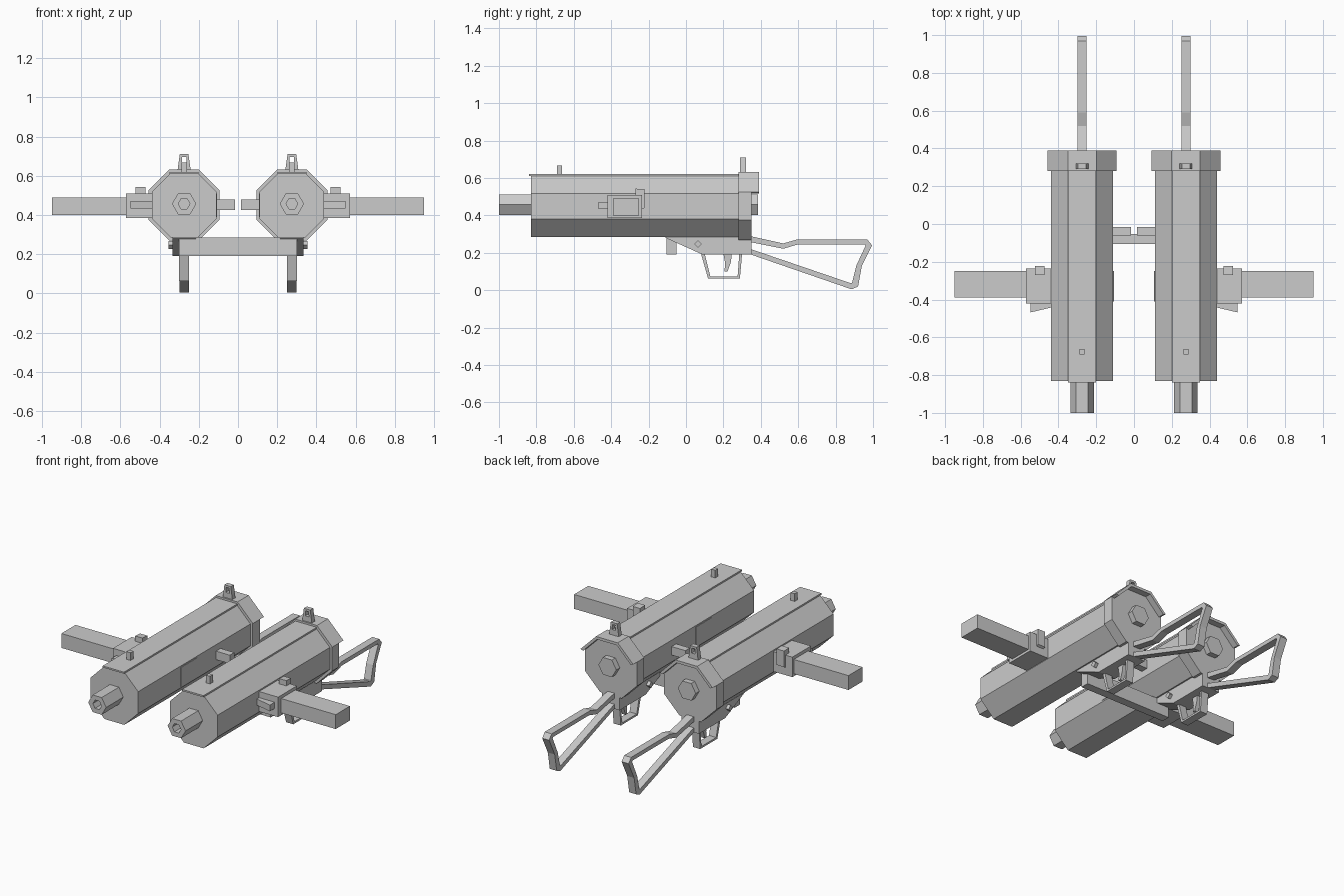
import bpy, bmesh, math

if "Cube" in bpy.data.objects:
    bpy.data.objects.remove(bpy.data.objects["Cube"])

grey = bpy.data.materials.new("plain grey")
grey.use_nodes = True
COLOUR = (0.6, 0.6, 0.6, 1)
grey.diffuse_color = COLOUR
grey.node_tree.nodes["Principled BSDF"].inputs["Base Color"].default_value = COLOUR

CX, CZ = 0.275, 0.45   # axis of the +x gun


def finish(name, bm, mirror=True):
    bmesh.ops.remove_doubles(bm, verts=bm.verts, dist=1e-5)
    bmesh.ops.recalc_face_normals(bm, faces=bm.faces)
    mesh = bpy.data.meshes.new(name)
    bm.to_mesh(mesh)
    bm.free()
    mesh.materials.append(grey)
    obj = bpy.data.objects.new(name, mesh)
    bpy.context.collection.objects.link(obj)
    if mirror:
        obj.modifiers.new("twin", 'MIRROR').use_mirror_merge = False
    return obj


def place(axis, p, d):
    """Put a 2D profile point at depth d along the given axis."""
    return {'x': (d, p[0], p[1]), 'y': (p[0], d, p[1]), 'z': (p[0], p[1], d)}[axis]


def prism(name, pts, axis, lo, hi, mirror=True):
    bm = bmesh.new()
    a = [bm.verts.new(place(axis, p, lo)) for p in pts]
    b = [bm.verts.new(place(axis, p, hi)) for p in pts]
    bm.faces.new(a)
    bm.faces.new(b)
    for i in range(len(pts)):
        j = (i + 1) % len(pts)
        bm.faces.new((a[i], a[j], b[j], b[i]))
    return finish(name, bm, mirror)


def band(name, outer, inner, axis, lo, hi, closed=False):
    """Extruded strip between two matching outlines."""
    bm = bmesh.new()
    rings = [[bm.verts.new(place(axis, p, d)) for p in line]
             for line, d in ((outer, lo), (outer, hi), (inner, hi), (inner, lo))]
    n = len(outer)
    for i in range(n if closed else n - 1):
        j = (i + 1) % n
        for k in range(4):
            a, b = rings[k], rings[(k + 1) % 4]
            bm.faces.new((a[i], a[j], b[j], b[i]))
    if not closed:
        for i in (0, n - 1):
            bm.faces.new([r[i] for r in rings])
    return finish(name, bm)


def box(name, x, y, z, mirror=True):
    pts = [(x[0], y[0]), (x[1], y[0]), (x[1], y[1]), (x[0], y[1])]
    return prism(name, pts, 'z', z[0], z[1], mirror)


def polygon(n, r, turn=0.0, cz=CZ):
    return [(CX + r * math.cos(turn + i * math.tau / n),
             cz + r * math.sin(turn + i * math.tau / n)) for i in range(n)]


def octagon(apothem):
    return polygon(8, apothem / math.cos(math.pi / 8), math.pi / 8)


# Octagonal body, top plate and rear cap with overhanging hood
prism("body", octagon(0.165), 'y', -0.83, 0.3)
box("top_plate", (CX - 0.074, CX + 0.074), (-0.84, 0.29), (0.61, 0.62))
prism("rear_cap", octagon(0.181), 'y', 0.28, 0.35)
band("rear_hood", octagon(0.182)[:4], octagon(0.165)[:4], 'y', 0.28, 0.39)

# Hexagonal muzzle with recessed bore, and rear nut
BZ = 0.457
band("muzzle", polygon(6, 0.062, cz=BZ), polygon(6, 0.03, cz=BZ), 'y', -1, -0.82, True)
prism("bore_floor", polygon(6, 0.031, cz=BZ), 'y', -0.92, -0.83)
prism("rear_nut", polygon(6, 0.062, cz=BZ), 'y', 0.34, 0.385)

# Sights
box("front_sight", (CX - 0.014, CX + 0.014), (-0.69, -0.662), (0.615, 0.668))
band("rear_sight",
     [(CX + s * w, z) for s, w, z in ((-1, .034, .625), (-1, .022, .71), (1, .022, .71), (1, .034, .625))],
     [(CX + s * w, z) for s, w, z in ((-1, .014, .625), (-1, .011, .697), (1, .011, .697), (1, .014, .625))],
     'y', 0.29, 0.32)
box("rear_sight_base", (CX - 0.015, CX + 0.015), (0.29, 0.32), (0.625, 0.665))

# Side magazine, housing, catch and wedge
box("magazine", (0.5, 0.95), (-0.39, -0.25), (0.4, 0.49))
box("magazine_housing", (0.42, 0.572), (-0.42, -0.235), (0.385, 0.51))
prism("magazine_catch",
      [(-.27, .505), (-.27, .543), (-.222, .54), (-.222, .44), (-.24, .43), (-.24, .505)],
      'x', 0.473, 0.524)
prism("housing_wedge", [(0.43, -0.41), (0.43, -0.44), (0.548, -0.468), (0.548, -0.41)],
      'z', 0.433, 0.472)

# Ejection plate and cocking handle on the inner side
box("ejection_plate", (0.107, 0.115), (-0.41, -0.25), (0.39, 0.51))
box("cocking_handle", (0.015, 0.12), (-0.06, -0.015), (0.425, 0.478))

# Trigger frame with cross pin, trigger and guard
prism("trigger_frame", [(-.11, .29), (-.11, .28), (.09, .19), (.35, .19), (.35, .29)],
      'x', CX - 0.06, CX + 0.06)
prism("frame_pin", [(.045, .247), (.065, .227), (.085, .247), (.065, .267)],
      'x', CX - 0.08, CX + 0.08)
prism("trigger", [(.2, .195), (.245, .195), (.24, .15), (.222, .1), (.205, .1), (.21, .14)],
      'x', CX - 0.012, CX + 0.012)
band("trigger_guard",
     [(.08, .195), (.118, .062), (.288, .062), (.3, .195)],
     [(.1, .195), (.13, .074), (.276, .074), (.285, .195)],
     'x', CX - 0.025, CX + 0.025)

# Bent wire stock
band("stock",
     [(.34, .29), (.52, .25), (.59, .27), (.97, .27), (.995, .24), (.94, .13), (.92, .02), (.885, .005), (.34, .193)],
     [(.34, .258), (.52, .222), (.6, .245), (.955, .245), (.96, .238), (.91, .13), (.888, .04), (.882, .037), (.34, .222)],
     'x', CX - 0.024, CX + 0.024)

# Bar joining the two guns
box("cross_bar", (-0.3, 0.3), (-0.105, -0.052), (0.19, 0.285), mirror=False)
